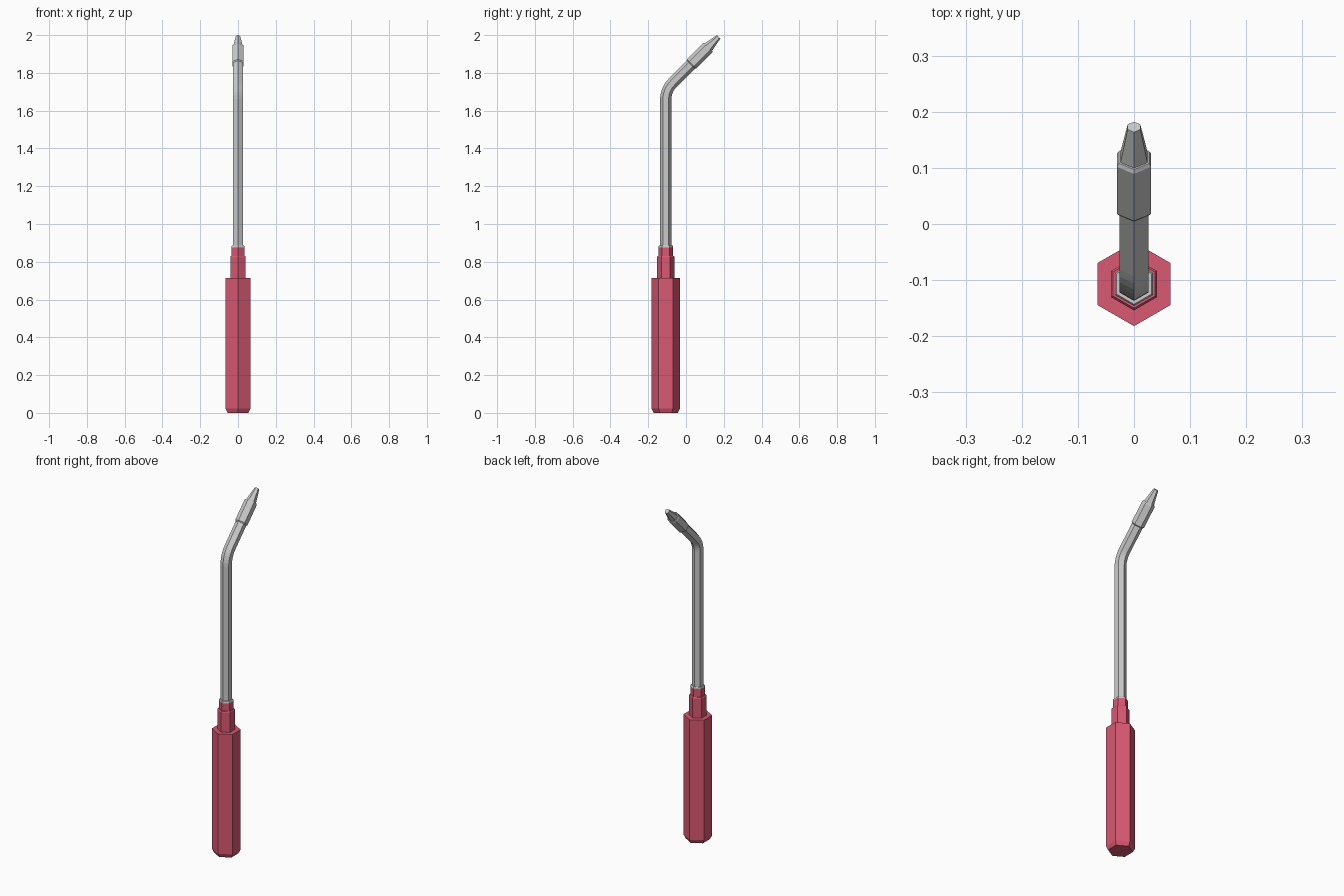
import bpy, bmesh, math
from mathutils import Vector

if "Cube" in bpy.data.objects:
    bpy.data.objects.remove(bpy.data.objects["Cube"])

SIDES = 6
AXIS_Y = -0.107          # shared axis of the handle and the straight shaft
CORNER_Z = 1.711         # where the straight and the 45 degree axes meet


def hex_sweep(name, stations, color=None):
    """Skin hexagonal rings; station = (y, z, tilt, circumradius)."""
    bm = bmesh.new()
    rings = []
    for y, z, tilt, r in stations:
        u = Vector((1, 0, 0))
        v = Vector((0, math.cos(tilt), -math.sin(tilt)))
        c = Vector((0, y, z))
        ring = []
        for i in range(SIDES):
            a = math.pi / 2 + 2 * math.pi * i / SIDES
            ring.append(bm.verts.new(c + r * (math.cos(a) * u + math.sin(a) * v)))
        rings.append(ring)
    for a, b in zip(rings, rings[1:]):
        for i in range(SIDES):
            j = (i + 1) % SIDES
            bm.faces.new((a[i], a[j], b[j], b[i]))
    bm.faces.new(rings[0][::-1])
    bm.faces.new(rings[-1])
    bmesh.ops.recalc_face_normals(bm, faces=bm.faces)
    mesh = bpy.data.meshes.new(name)
    bm.to_mesh(mesh)
    bm.free()
    obj = bpy.data.objects.new(name, mesh)
    bpy.context.collection.objects.link(obj)
    if color:
        mat = bpy.data.materials.new(name + "_colour")
        mat.diffuse_color = color
        mat.use_nodes = True
        mat.node_tree.nodes["Principled BSDF"].inputs["Base Color"].default_value = mat.diffuse_color
        mesh.materials.append(mat)
    return obj


def upright(profile):
    return [(AXIS_Y, z, 0.0, r) for r, z in profile]


def angled(y, r):
    """Station on the 45 degree part of the axis."""
    return (y, CORNER_Z + y - AXIS_Y, math.pi / 4, r)


# Handle: chamfered grip with a stepped neck
hex_sweep("handle", upright([
    (0.064, 0.0), (0.075, 0.022), (0.075, 0.713),
    (0.047, 0.713), (0.047, 0.826), (0.043, 0.831),
    (0.039, 0.831), (0.039, 0.876)]), (0.69, 0.1, 0.17, 1))

# Ferrule: thin metal cap on the neck
hex_sweep("ferrule", upright([(0.039, 0.876), (0.039, 0.882), (0.036, 0.886)]))

# Shaft: straight run, rounded bend, then the angled run
tangent = 0.05
bend_r = tangent / math.tan(math.pi / 8)
shaft = upright([(0.03, 0.87)])
for k in range(7):
    t = math.pi / 4 * k / 6
    shaft.append((AXIS_Y + bend_r * (1 - math.cos(t)),
                  CORNER_Z - tangent + bend_r * math.sin(t), t, 0.03))
shaft.append(angled(0.04, 0.03))
hex_sweep("shaft", shaft)

# Bit socket: slightly wider sleeve with chamfered ends
hex_sweep("bit_socket", [angled(0.026, 0.030), angled(0.030, 0.035),
                         angled(0.114, 0.035), angled(0.119, 0.031)])

# Tip: tapered bit
hex_sweep("tip", [angled(0.110, 0.0275), angled(0.120, 0.0275), angled(0.173, 0.013)])
